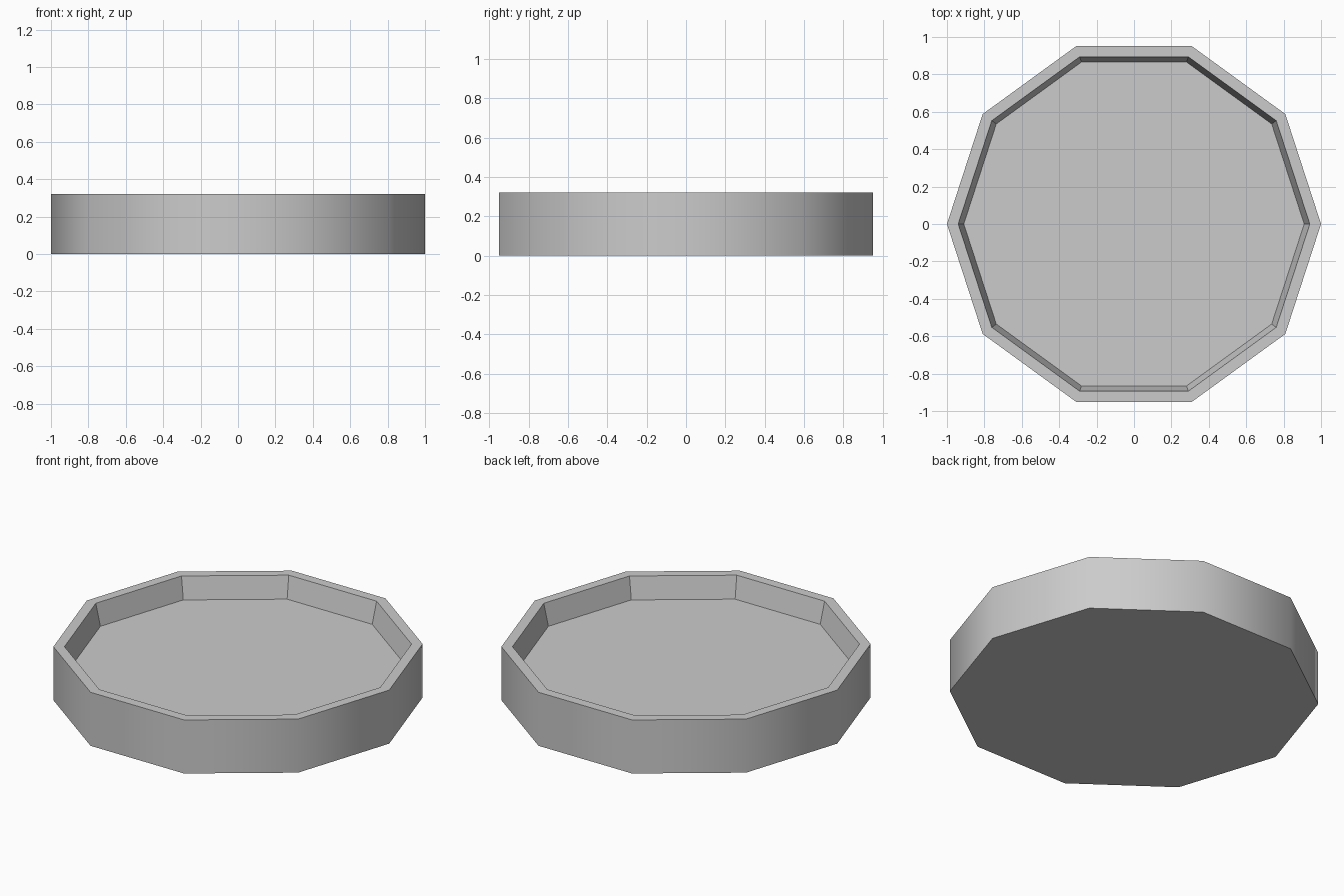
import bpy
import bmesh
from math import cos, sin, tau

cube = bpy.data.objects.get("Cube")
if cube:
    bpy.data.objects.remove(cube, do_unlink=True)

SIDES = 10

# Plain grey material
grey = bpy.data.materials.new("plain_grey")
grey.use_nodes = True
colour = (0.6, 0.6, 0.6, 1)
grey.diffuse_color = colour
grey.node_tree.nodes["Principled BSDF"].inputs["Base Color"].default_value = colour

# Profile of the tray from the underside, up the wall and down to the floor
profile = [(1.0, 0.0), (1.0, 0.32), (0.94, 0.32), (0.91, 0.19)]

bm = bmesh.new()
rings = [[bm.verts.new((r * cos(tau * i / SIDES), r * sin(tau * i / SIDES), z))
          for i in range(SIDES)] for r, z in profile]

# Outer wall (smooth), rim and inner wall (flat)
for level, (low, high) in enumerate(zip(rings, rings[1:])):
    for i in range(SIDES):
        j = (i + 1) % SIDES
        face = bm.faces.new((low[i], low[j], high[j], high[i]))
        face.smooth = level == 0

# Underside and floor
bm.faces.new(rings[0][::-1])
bm.faces.new(rings[-1])

# Keep every edge crisp except the corners of the outer wall
for edge in bm.edges:
    edge.smooth = all(face.smooth for face in edge.link_faces)

mesh = bpy.data.meshes.new("round_tray")
bm.to_mesh(mesh)
bm.free()
mesh.materials.append(grey)
tray = bpy.data.objects.new("round_tray", mesh)
bpy.context.collection.objects.link(tray)
